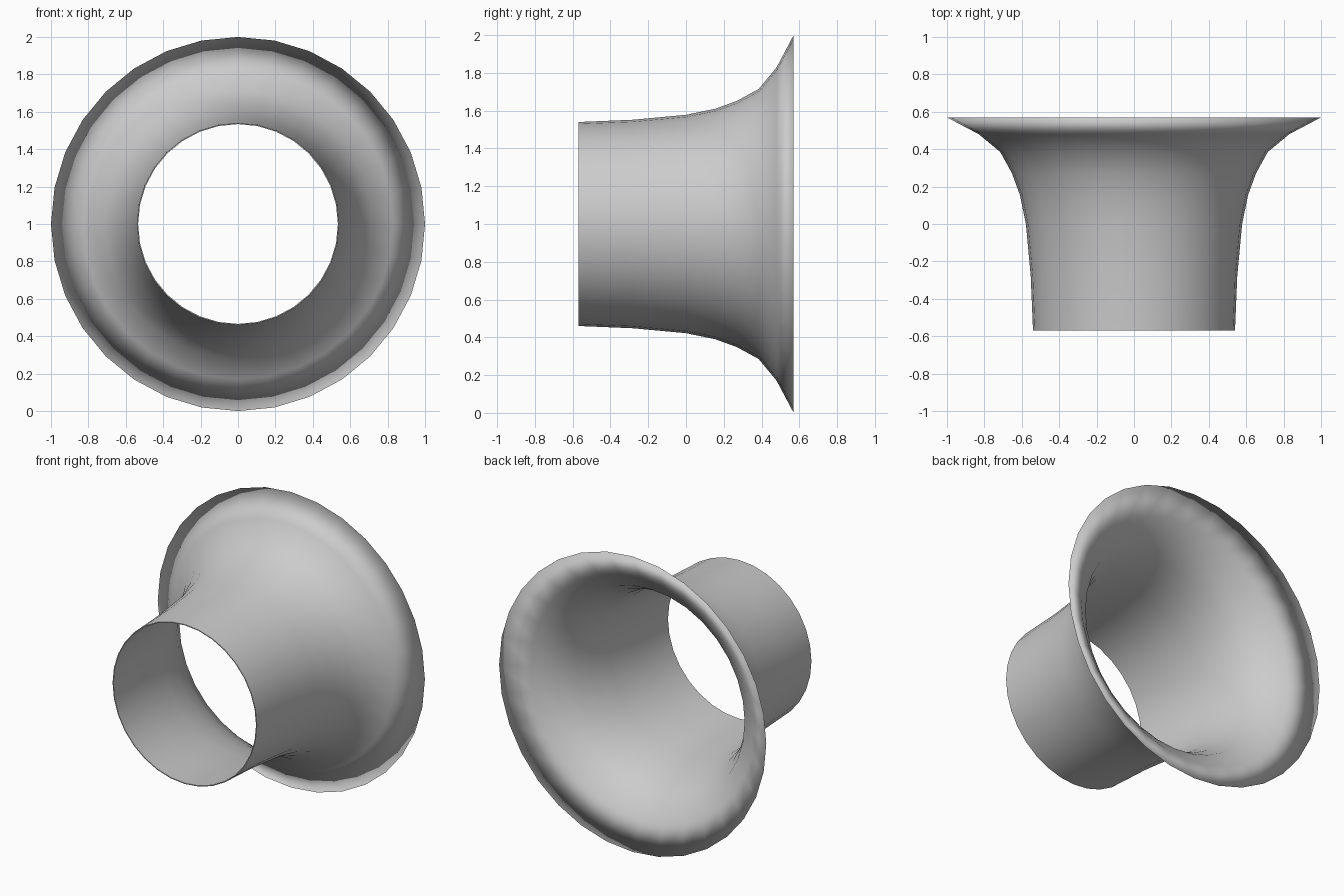
import bpy, bmesh, math

if "Cube" in bpy.data.objects:
    bpy.data.objects.remove(bpy.data.objects["Cube"])

SIDES = 32
WALL = 0.006

# Flare profile as (y, radius), from the narrow mouth to the wide rim
outer = [(-0.57, 0.54), (-0.28, 0.552), (0.0, 0.578), (0.155, 0.61),
         (0.27, 0.652), (0.385, 0.715), (0.48, 0.83)]
rim = (0.57, 1.0)
# Inner wall follows the outer one and meets it at a knife-edge rim
inner = [(y, r - WALL) for y, r in reversed(outer)]
profile = outer + [rim] + inner

bm = bmesh.new()
rings = []
for y, r in profile:
    rings.append([bm.verts.new((r * math.sin(2 * math.pi * i / SIDES), y,
                                1 + r * math.cos(2 * math.pi * i / SIDES)))
                  for i in range(SIDES)])

# Skin the walls, closing the thin lip at the narrow mouth
for k in range(len(rings)):
    a, b = rings[k], rings[(k + 1) % len(rings)]
    for i in range(SIDES):
        j = (i + 1) % SIDES
        bm.faces.new((a[i], a[j], b[j], b[i])).smooth = True
bmesh.ops.recalc_face_normals(bm, faces=bm.faces)

# Keep the mouth lip crisp while the flared rim stays smooth
for ring in (rings[0], rings[-1]):
    for i in range(SIDES):
        bm.edges.get((ring[i], ring[(i + 1) % SIDES])).smooth = False

mesh = bpy.data.meshes.new("flared_tube")
bm.to_mesh(mesh)
bm.free()
bpy.context.collection.objects.link(bpy.data.objects.new("flared_tube", mesh))
